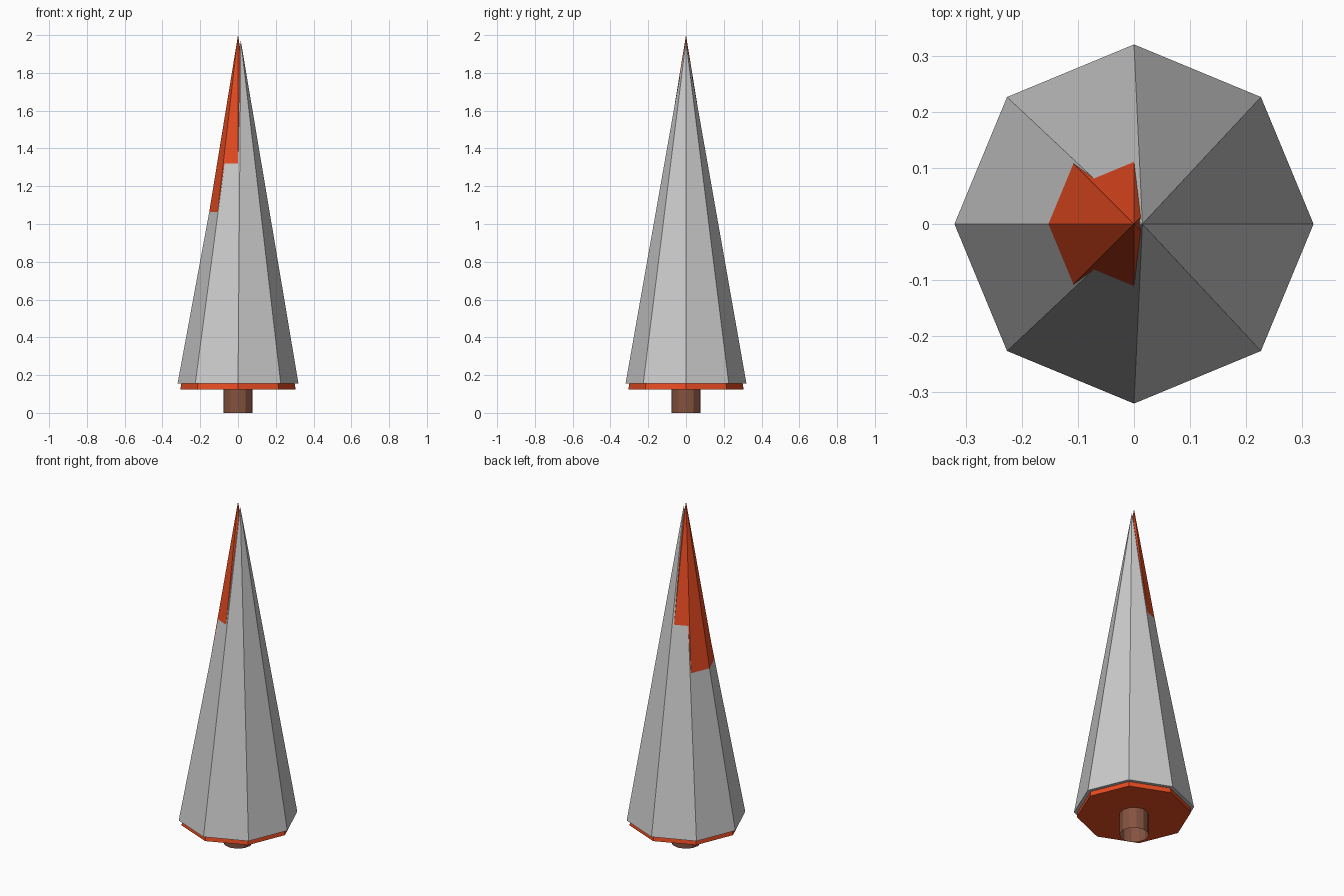
import bpy
import bmesh
from math import cos, sin, pi

if "Cube" in bpy.data.objects:
    bpy.data.objects.remove(bpy.data.objects["Cube"])


def material(name, rgb):
    mat = bpy.data.materials.new(name)
    mat.diffuse_color = (*rgb, 1.0)
    mat.use_nodes = True
    mat.node_tree.nodes["Principled BSDF"].inputs["Base Color"].default_value = mat.diffuse_color
    return mat


def ring(bm, sides, radius, z):
    return [bm.verts.new((radius * cos(2 * pi * i / sides),
                          radius * sin(2 * pi * i / sides), z))
            for i in range(sides)]


def finish(bm, name, mat=None):
    mesh = bpy.data.meshes.new(name)
    bm.to_mesh(mesh)
    bm.free()
    obj = bpy.data.objects.new(name, mesh)
    bpy.context.collection.objects.link(obj)
    if mat:
        mesh.materials.append(mat)
    return obj


def cone(name, sides, radius, z, apex, mat=None):
    bm = bmesh.new()
    base = ring(bm, sides, radius, z)
    tip = bm.verts.new(apex)
    for i in range(sides):
        bm.faces.new((base[i], base[(i + 1) % sides], tip))
    bm.faces.new(base[::-1])
    return finish(bm, name, mat)


def open_tube(name, sides, radius, z0, z1, mat):
    bm = bmesh.new()
    low, high = ring(bm, sides, radius, z0), ring(bm, sides, radius, z1)
    for i in range(sides):
        j = (i + 1) % sides
        bm.faces.new((low[i], low[j], high[j], high[i]))
    return finish(bm, name, mat)


orange = material("orange_foliage", (0.8, 0.07, 0.015))
brown = material("brown_bark", (0.23, 0.085, 0.05))

# Short trunk, open at the bottom
open_tube("trunk", 12, 0.078, 0.0, 0.125, brown)

# Orange inner cone
cone("inner_foliage", 8, 0.305, 0.125, (0, 0, 2.0), orange)

# Grey outer cone with its tip leaning to +x, so the inner cone shows through
cone("outer_foliage", 8, 0.32, 0.155, (0.015, 0, 1.97))
